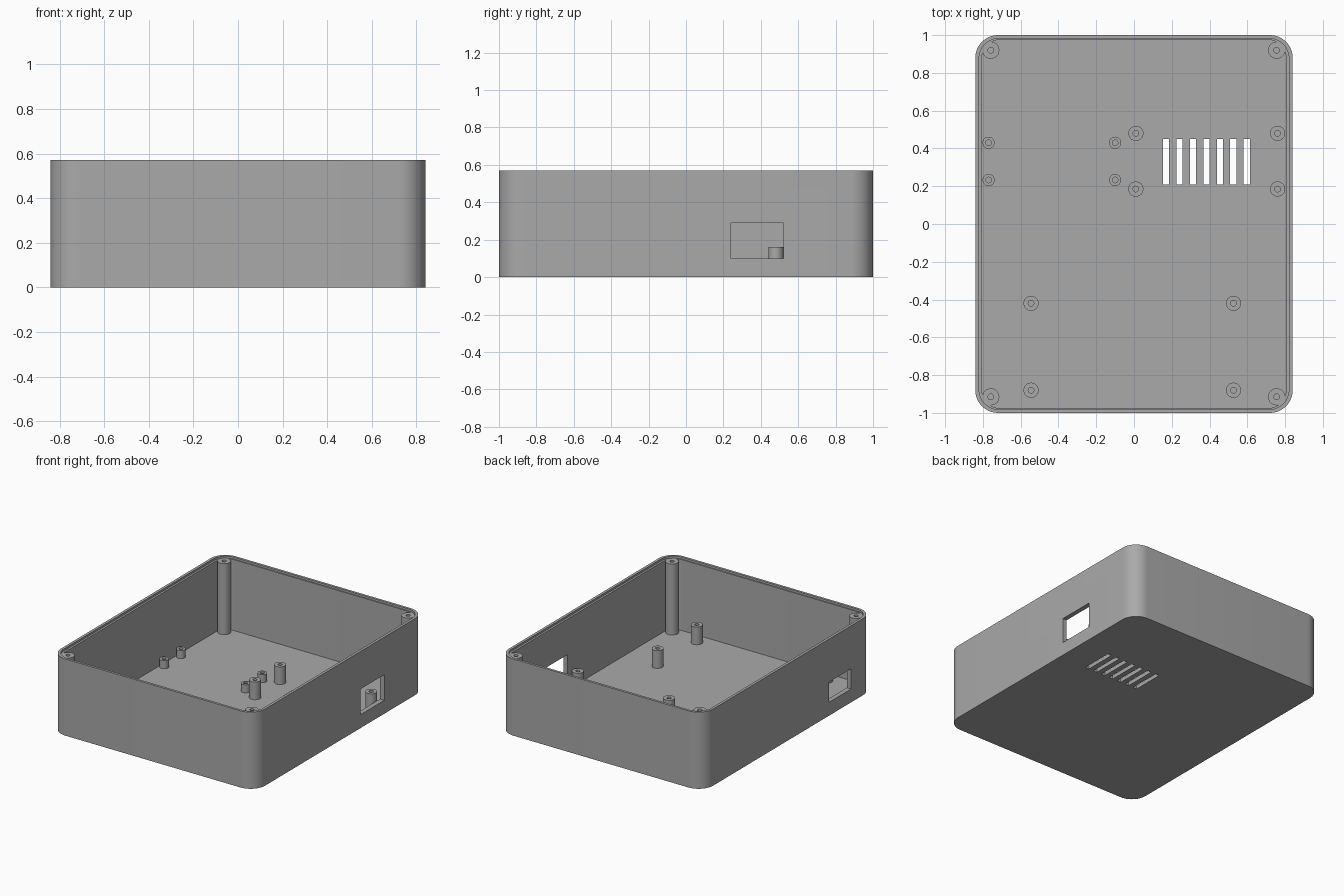
import bpy, bmesh, math
from mathutils import Matrix

if "Cube" in bpy.data.objects:
    bpy.data.objects.remove(bpy.data.objects["Cube"], do_unlink=True)

HEIGHT, LEDGE, FLOOR = 0.57, 0.555, 0.028

grey = bpy.data.materials.new("plain_grey")
grey.use_nodes = True
colour = (0.4, 0.4, 0.4, 1)
grey.diffuse_color = colour
grey.node_tree.nodes["Principled BSDF"].inputs["Base Color"].default_value = colour


def make_object(name, bm):
    bmesh.ops.recalc_face_normals(bm, faces=bm.faces)
    mesh = bpy.data.meshes.new(name)
    bm.to_mesh(mesh)
    bm.free()
    mesh.materials.append(grey)
    obj = bpy.data.objects.new(name, mesh)
    bpy.context.collection.objects.link(obj)
    return obj


def smooth(obj):
    bpy.ops.object.select_all(action="DESELECT")
    obj.select_set(True)
    bpy.context.view_layer.objects.active = obj
    bpy.ops.object.shade_smooth_by_angle(angle=math.radians(30))


def loft(bm, rings):
    """Skin a stack of equal point rings and cap both ends."""
    loops = [[bm.verts.new(p) for p in ring] for ring in rings]
    for a, b in zip(loops, loops[1:]):
        for i in range(len(a)):
            j = (i + 1) % len(a)
            bm.faces.new((a[i], a[j], b[j], b[i]))
    bm.faces.new(loops[0])
    bm.faces.new(loops[-1])


def rounded_rect(half_x, half_y, radius, z, steps=12):
    points = []
    for k, (sx, sy) in enumerate([(1, 1), (-1, 1), (-1, -1), (1, -1)]):
        for i in range(steps + 1):
            a = (k + i / steps) * math.pi / 2
            points.append((sx * (half_x - radius) + radius * math.cos(a),
                           sy * (half_y - radius) + radius * math.sin(a), z))
    return points


def circle(x, y, radius, z, sides=32):
    return [(x + radius * math.cos(i * math.tau / sides),
             y + radius * math.sin(i * math.tau / sides), z) for i in range(sides)]


def add_box(bm, x, y, z):
    """Box from three (min, max) ranges."""
    size = [b - a for a, b in (x, y, z)]
    centre = [(a + b) / 2 for a, b in (x, y, z)]
    bmesh.ops.create_cube(bm, size=1, matrix=Matrix.Translation(centre) @ Matrix.Diagonal((*size, 1)))


def post(name, x, y, radius, top, hole=0.015):
    """Round post with a blind screw hole."""
    bm = bmesh.new()
    loft(bm, [circle(x, y, radius, FLOOR - 0.01), circle(x, y, radius, top),
              circle(x, y, hole, top), circle(x, y, hole, FLOOR + 0.01)])
    smooth(make_object(name, bm))


# Open tray with a stepped rim
bm = bmesh.new()
loft(bm, [rounded_rect(0.84, 1.0, 0.12, 0), rounded_rect(0.84, 1.0, 0.12, HEIGHT),
          rounded_rect(0.82, 0.982, 0.105, HEIGHT), rounded_rect(0.82, 0.982, 0.105, LEDGE),
          rounded_rect(0.805, 0.975, 0.095, LEDGE), rounded_rect(0.805, 0.975, 0.095, FLOOR)])
case = make_object("case_shell", bm)

# Side windows and floor vent slots
bm = bmesh.new()
add_box(bm, (0.78, 0.9), (0.24, 0.52), (0.1, 0.29))
add_box(bm, (-0.9, -0.78), (-0.74, -0.48), (0.1, 0.25))
for i in range(7):
    x = 0.153 + i * 0.0713
    add_box(bm, (x, x + 0.032), (0.21, 0.45), (-0.05, 0.08))
cutter = make_object("opening_cutter", bm)
cutter.hide_render = True

cut = case.modifiers.new("openings", "BOOLEAN")
cut.operation, cut.solver, cut.object = "DIFFERENCE", "EXACT", cutter
bpy.context.view_layer.objects.active = case
bpy.ops.object.modifier_apply(modifier=cut.name)
bpy.data.objects.remove(cutter, do_unlink=True)
smooth(case)

# Tall lid posts in the corners
for x in (-0.758, 0.755):
    for y in (-0.915, 0.92):
        post("corner_post", x, y, 0.045, LEDGE + 0.001)

# Board standoffs: x pair, y pair, radius, top
for xs, ys, radius, top in [((0.01, 0.76), (0.185, 0.48), 0.04, 0.16),
                            ((-0.545, 0.527), (-0.88, -0.42), 0.04, 0.16),
                            ((-0.77, -0.1), (0.233, 0.43), 0.032, 0.088)]:
    for x in xs:
        for y in ys:
            post("standoff", x, y, radius, top)
